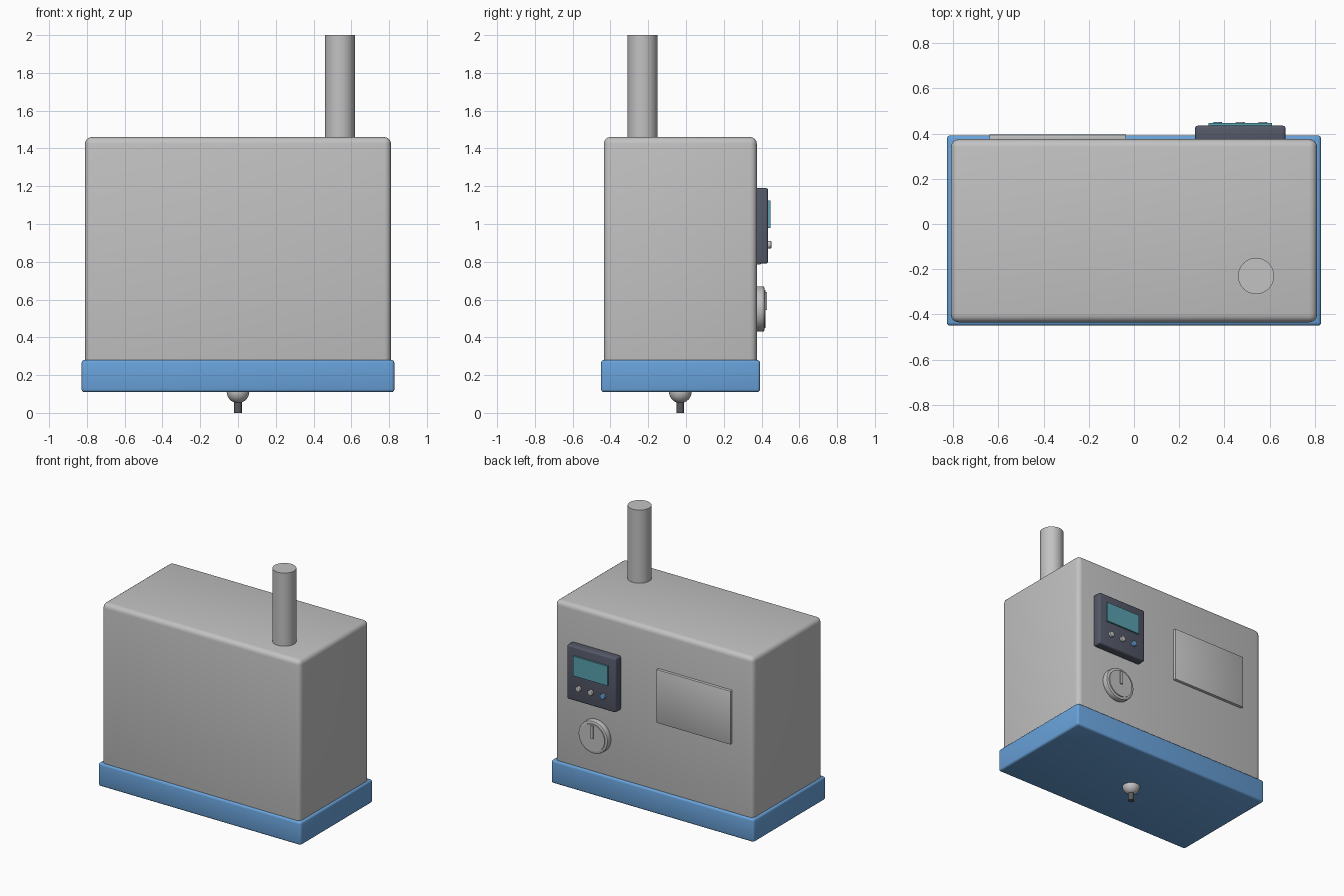
import bpy
import math
from mathutils import Vector

if "Cube" in bpy.data.objects:
    bpy.data.objects.remove(bpy.data.objects["Cube"])


def material(name, rgb):
    m = bpy.data.materials.new(name)
    m.use_nodes = True
    colour = (*rgb, 1)
    m.diffuse_color = colour
    m.node_tree.nodes["Principled BSDF"].inputs["Base Color"].default_value = colour
    return m


GREY = material("light grey", (0.54, 0.54, 0.54))
BLUE = material("blue", (0.14, 0.36, 0.70))
SLATE = material("dark slate", (0.09, 0.10, 0.14))
TEAL = material("screen teal", (0.10, 0.36, 0.44))
DARK = material("dark grey", (0.10, 0.10, 0.11))


def finish(name, mat, bevel=0.0, segments=3):
    ob = bpy.context.object
    ob.name = name
    ob.data.materials.append(mat)
    if bevel:
        mod = ob.modifiers.new("Bevel", "BEVEL")
        mod.width = bevel
        mod.segments = segments
        mod.limit_method = "ANGLE"
        bpy.ops.object.modifier_apply(modifier="Bevel")
    bpy.ops.object.shade_smooth_by_angle(angle=math.radians(35))
    return ob


def box(name, low, high, mat, bevel=0.0, segments=3):
    low, high = Vector(low), Vector(high)
    bpy.ops.mesh.primitive_cube_add(size=1, location=(low + high) / 2)
    bpy.context.object.scale = high - low
    bpy.ops.object.transform_apply(location=False, rotation=False, scale=True)
    return finish(name, mat, bevel, segments)


def cylinder(name, centre, radius, depth, mat, facing_back=False, bevel=0.0):
    bpy.ops.mesh.primitive_cylinder_add(
        vertices=48, radius=radius, depth=depth, location=centre,
        rotation=(math.radians(-90) if facing_back else 0, 0, 0))
    return finish(name, mat, bevel, 2)


# Housing, base tray and flue
box("housing", (-0.81, -0.435, 0.2), (0.81, 0.375, 1.46), GREY, 0.035, 4)
box("base_tray", (-0.828, -0.45, 0.11), (0.828, 0.392, 0.28), BLUE, 0.015)
cylinder("flue_pipe", (0.54, -0.23, 1.72), 0.08, 0.56, GREY)

# Control panel with screen and buttons
PANEL_X = 0.47
box("control_panel", (PANEL_X - 0.2, 0.36, 0.79), (PANEL_X + 0.2, 0.435, 1.19), SLATE, 0.012)
box("screen", (PANEL_X - 0.14, 0.43, 0.98), (PANEL_X + 0.14, 0.447, 1.125), TEAL)
for i, mat in enumerate((BLUE, GREY, GREY)):
    cylinder(f"button_{i + 1}", (PANEL_X + (i - 1) * 0.1, 0.44, 0.89), 0.02, 0.024,
             mat, True, 0.004)

# Dial with a raised pointer
cylinder("dial_rim", (PANEL_X, 0.39, 0.55), 0.12, 0.05, GREY, True, 0.008)
cylinder("dial_face", (PANEL_X, 0.405, 0.55), 0.1, 0.034, GREY, True)
box("dial_pointer", (PANEL_X - 0.01, 0.41, 0.545), (PANEL_X + 0.01, 0.43, 0.64), GREY)

# Cover plate
box("cover_plate", (-0.64, 0.36, 0.785), (-0.035, 0.396, 1.18), GREY, 0.004, 2)

# Drain fitting
bpy.ops.mesh.primitive_uv_sphere_add(segments=32, ring_count=16, radius=0.06,
                                     location=(0, -0.03, 0.112))
finish("drain_dome", GREY)
cylinder("drain_pipe", (0, -0.03, 0.05), 0.02, 0.1, DARK)
